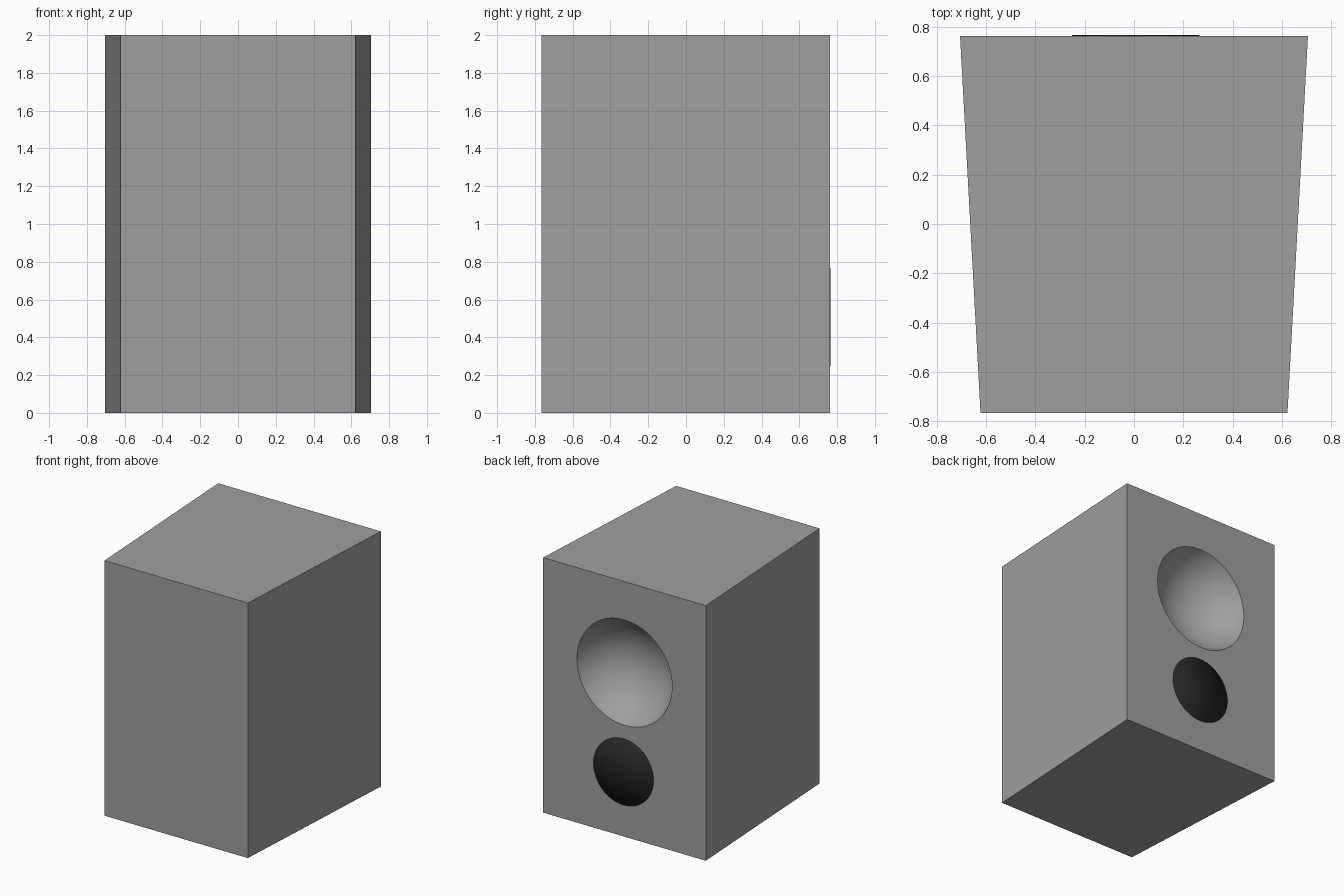
import bpy
import math

if "Cube" in bpy.data.objects:
    bpy.data.objects.remove(bpy.data.objects["Cube"])

BACK = 0.762      # plane of the face that carries the drivers
FRONT = -0.766


def material(name, value):
    m = bpy.data.materials.new(name)
    m.diffuse_color = (value, value, value, 1.0)
    m.use_nodes = True
    m.node_tree.nodes["Principled BSDF"].inputs["Base Color"].default_value = m.diffuse_color
    return m


grey = material("cabinet grey", 0.35)
black = material("driver black", 0.018)

# Cabinet: box tapering towards the front
bpy.ops.mesh.primitive_cube_add(size=2)
cabinet = bpy.context.object
cabinet.name = "cabinet"
for v in cabinet.data.vertices:
    back = v.co.y > 0
    v.co.x *= 0.705 if back else 0.622
    v.co.y = BACK if back else FRONT
    v.co.z += 1.0
cabinet.data.materials.append(grey)

# Large bowl recess: spherical cap cut into the wide face
radius, depth = 0.413, 0.28
ball = (radius ** 2 + depth ** 2) / (2 * depth)
bpy.ops.mesh.primitive_uv_sphere_add(
    segments=64, ring_count=40, radius=ball,
    location=(0, BACK - depth + ball, 1.286), rotation=(math.pi / 2, 0, 0))
cutter = bpy.context.object
cutter.name = "bowl_cutter"
cutter.hide_render = True
cutter.data.materials.append(grey)

cut = cabinet.modifiers.new("bowl", 'BOOLEAN')
cut.operation = 'DIFFERENCE'
cut.solver = 'EXACT'
cut.object = cutter
bpy.ops.object.select_all(action='DESELECT')
cabinet.select_set(True)
bpy.context.view_layer.objects.active = cabinet
bpy.ops.object.modifier_apply(modifier=cut.name)
bpy.data.objects.remove(cutter, do_unlink=True)
bpy.ops.object.shade_smooth_by_angle(angle=math.radians(30))

# Small dark driver: thin disc, softly shaded over its rim
bpy.ops.mesh.primitive_cylinder_add(
    vertices=64, radius=0.259, depth=0.008, end_fill_type='TRIFAN',
    location=(0.007, BACK, 0.507), rotation=(math.pi / 2, 0, 0))
driver = bpy.context.object
driver.name = "small_driver"
driver.data.materials.append(black)
bpy.ops.object.shade_smooth()
